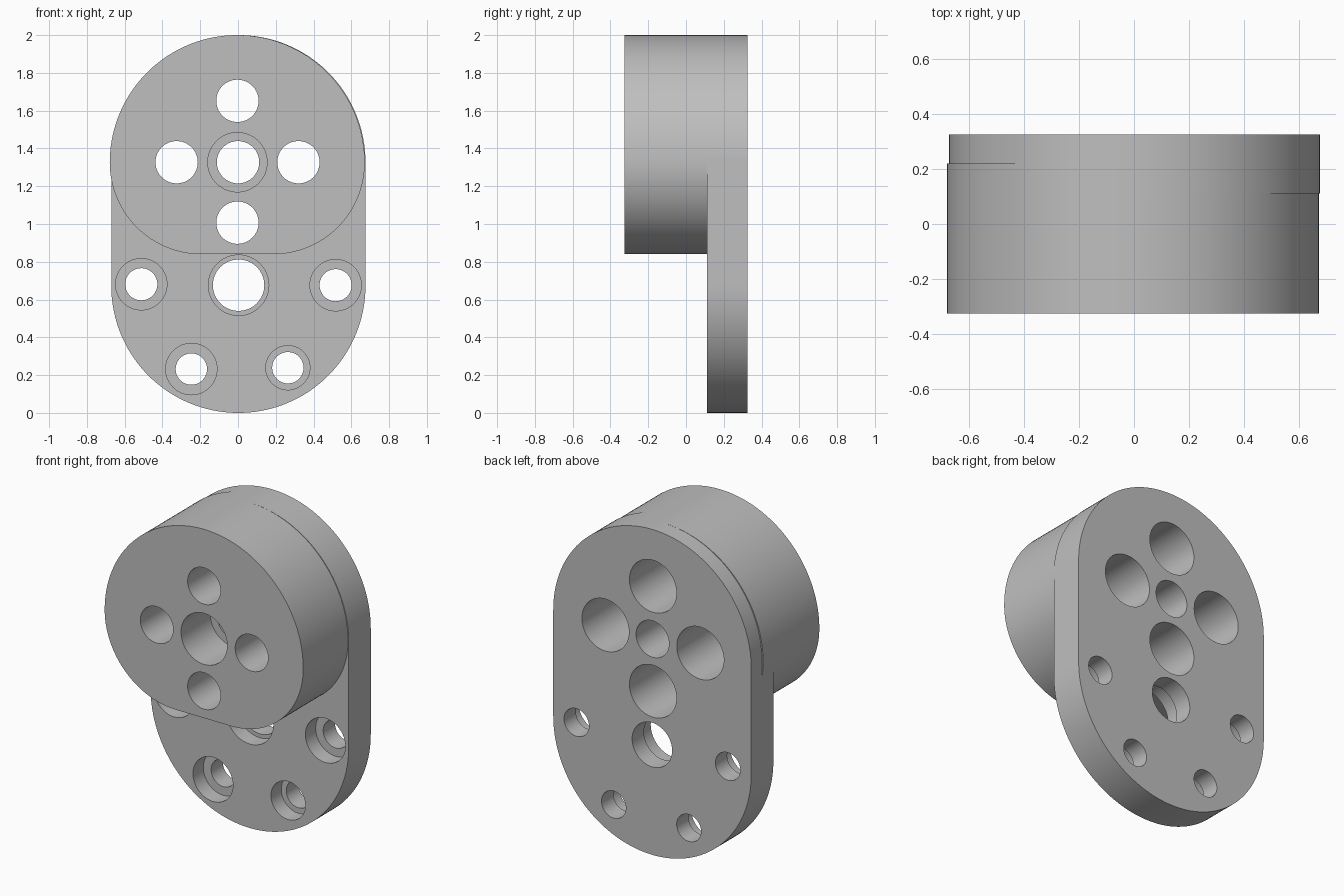
import bpy, bmesh, math

if "Cube" in bpy.data.objects:
    bpy.data.objects.remove(bpy.data.objects["Cube"])

METAL = bpy.data.materials.new("grey_metal")
METAL.diffuse_color = (0.52, 0.52, 0.52, 1)
METAL.use_nodes = True
METAL.node_tree.nodes["Principled BSDF"].inputs["Base Color"].default_value = METAL.diffuse_color


def arc(cx, cz, r, a0, a1, n):
    """Points on an arc in the xz plane, angles in degrees."""
    return [(cx + r * math.cos(math.radians(a0 + (a1 - a0) * i / n)),
             cz + r * math.sin(math.radians(a0 + (a1 - a0) * i / n)))
            for i in range(n + 1)]


def prism(name, outline, y0, y1):
    """Extrude an xz outline from y0 to y1."""
    bm = bmesh.new()
    face = bm.faces.new([bm.verts.new((x, y0, z)) for x, z in outline])
    ext = bmesh.ops.extrude_face_region(bm, geom=[face])
    verts = [v for v in ext["geom"] if isinstance(v, bmesh.types.BMVert)]
    bmesh.ops.translate(bm, verts=verts, vec=(0, y1 - y0, 0))
    bmesh.ops.remove_doubles(bm, verts=bm.verts, dist=1e-5)
    bmesh.ops.recalc_face_normals(bm, faces=bm.faces)
    mesh = bpy.data.meshes.new(name)
    bm.to_mesh(mesh)
    bm.free()
    mesh.materials.append(METAL)
    obj = bpy.data.objects.new(name, mesh)
    bpy.context.collection.objects.link(obj)
    return obj


def boolean(target, tool, operation):
    """Apply a boolean and discard the tool."""
    bpy.context.view_layer.objects.active = target
    mod = target.modifiers.new(operation, "BOOLEAN")
    mod.operation = operation
    mod.solver = "EXACT"
    mod.object = tool
    bpy.ops.object.modifier_apply(modifier=mod.name)
    bpy.data.objects.remove(tool)


def drill(target, x, z, r, y0, y1):
    hole = prism("hole_cutter", arc(x, z, r, 0, 360, 64)[:-1], y0, y1)
    boolean(target, hole, "DIFFERENCE")


FRONT, BACK, PLATE_FRONT, STEP = -0.325, 0.325, 0.11, -0.06

# Mounting plate: upright slot shape
plate = prism("mounting_bracket",
              arc(0.002, 1.327, 0.673, 0, 180, 72) + arc(0.002, 0.673, 0.673, 180, 360, 72),
              PLATE_FRONT, BACK)

# Thick boss: round top, flattened bottom with large rounded corners
boss = prism("boss",
             arc(-0.004, 1.325, 0.675, 0, 180, 72)
             + arc(-0.194, 1.325, 0.485, 180, 270, 36)
             + arc(0.186, 1.325, 0.485, 270, 360, 36),
             FRONT, 0.22)
boolean(plate, boss, "UNION")

# Centre hole, counterbored from the front
drill(plate, 0, 1.327, 0.112, -0.5, 0.5)
drill(plate, -0.003, 1.327, 0.157, -0.5, -0.04)

# Four holes around it, counterbored from the back
for x, z in ((-0.325, 1.327), (0.32, 1.327), (-0.003, 1.652), (-0.003, 1.007)):
    drill(plate, x, z, 0.112, -0.5, 0.5)
    drill(plate, x, z, 0.16, STEP, 0.5)

# Lower plate holes, counterbored from the front
for x, z, r, bore in ((0.003, 0.676, 0.136, 0.16), (-0.512, 0.681, 0.085, 0.136),
                      (0.517, 0.676, 0.085, 0.136), (-0.247, 0.232, 0.083, 0.136),
                      (0.264, 0.239, 0.083, 0.117)):
    drill(plate, x, z, r, 0.0, 0.5)
    drill(plate, x, z, bore, 0.0, 0.21)

# Smooth round walls with crisp edges
bpy.ops.object.select_all(action="DESELECT")
plate.select_set(True)
bpy.context.view_layer.objects.active = plate
bpy.ops.object.shade_smooth_by_angle(angle=math.radians(30))
